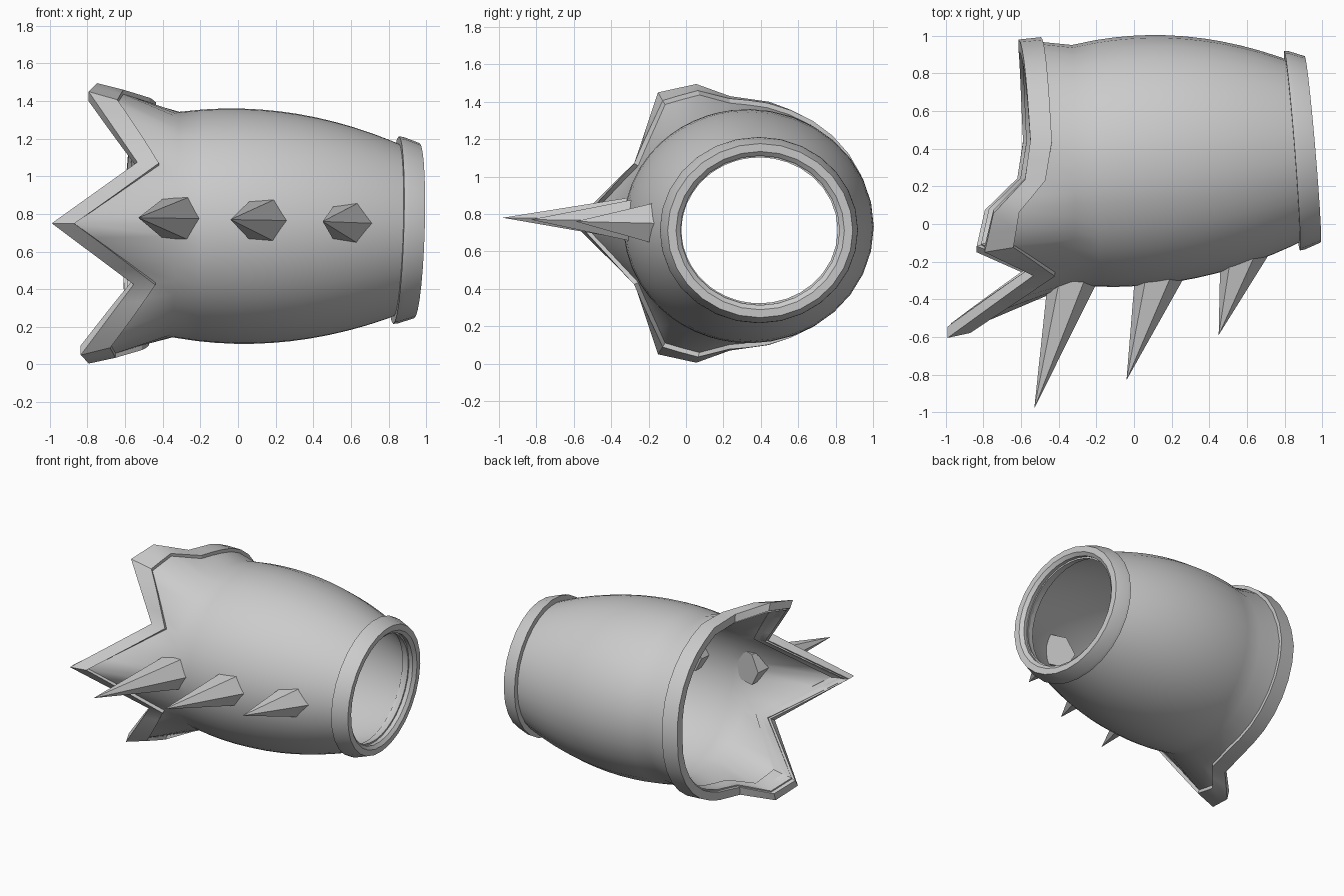
import bpy
import bmesh
from math import radians, sin, cos, atan2, pi
from mathutils import Vector

cube = bpy.data.objects.get("Cube")
if cube:
    bpy.data.objects.remove(cube)

metal = bpy.data.materials.new("light_grey")
metal.use_nodes = True
grey = (0.6, 0.6, 0.6, 1)
metal.diffuse_color = grey
metal.node_tree.nodes["Principled BSDF"].inputs["Base Color"].default_value = grey

FLAT = 0.94       # height to depth ratio of the tube
START = -0.33     # where the flare towards the jagged edge begins


def finish(bm, name, smooth_angle=None):
    bmesh.ops.recalc_face_normals(bm, faces=bm.faces)
    mesh = bpy.data.meshes.new(name)
    bm.to_mesh(mesh)
    bm.free()
    mesh.materials.append(metal)
    obj = bpy.data.objects.new(name, mesh)
    bpy.context.collection.objects.link(obj)
    if smooth_angle:
        bpy.ops.object.select_all(action='DESELECT')
        obj.select_set(True)
        bpy.context.view_layer.objects.active = obj
        bpy.ops.object.shade_smooth_by_angle(angle=radians(smooth_angle))
    return obj


def closed_loft(name, columns, smooth_angle):
    """Join closed cross-sections into a closed ring."""
    bm = bmesh.new()
    grid = [[bm.verts.new(p) for p in col] for col in columns]
    for a, b in zip(grid, grid[1:] + grid[:1]):
        for i in range(len(a)):
            j = (i + 1) % len(a)
            bm.faces.new((a[i], a[j], b[j], b[i]))
    return finish(bm, name, smooth_angle)


def tube_radius(x):
    return 0.665 - 0.25 * x * x


def tube_point(x, angle, radius):
    """Point on the slightly tilted tube; angle 0 is the front, 90 the top."""
    dy, dz = -radius * cos(angle), radius * FLAT * sin(angle)
    tilt = max(0, (x - START) / 1.2)
    return Vector((x - 0.08 * tilt * dy + 0.03 * dz,
                   0.335 + 0.065 * x + dy, 0.735 - 0.025 * x + dz))


# Upper half of the jagged edge: x, forward, up, x of the rim's inner border
corners = [(-0.99, 0.93, 0.0, -0.87), (-0.545, 0.60, 0.325, -0.43),
           (-0.815, 0.475, 0.70, -0.66), (-0.77, 0.27, 0.745, -0.63),
           (-0.60, 0.09, 0.68, -0.49), (-0.57, -0.12, 0.65, -0.455)]
for k in range(1, 8):
    t = k / 7
    a = radians(100 + 80 * t)
    corners.append((-0.57 - 0.045 * t, 0.655 * cos(a), 0.65 * sin(a), -0.455 - 0.04 * t))

half = []
for i, (p, q) in enumerate(zip(corners, corners[1:])):
    n = 4 if i < 2 else 2 if i < 5 else 1
    half += [Vector(p).lerp(Vector(q), k / n) for k in range(n)]
half.append(Vector(corners[-1]))
outline = half + [Vector((p[0], p[1], -p[2], p[3])) for p in half[-2:0:-1]]


def edge_column(p):
    """Angle, flare start, border and tip of one column of the jagged edge."""
    x, forward, up, border = p
    angle = atan2(up / FLAT, forward)
    start = tube_point(START, angle, tube_radius(START))
    tip = Vector((x + 0.03 * up, 0.325 - forward, 0.75 + up))
    return angle, start, start.lerp(tip, (border - START) / (x - START)), tip


def inward(angle, amount):
    return Vector((0, cos(angle), -sin(angle))) * amount


# Tube shell and raised jagged rim
shell, rim = [], []
stations = [0.9 - 0.1 * k for k in range(12)]
for p in outline:
    angle, start, border, tip = edge_column(p)
    outer = [tube_point(x, angle, tube_radius(x)) for x in stations]
    outer += [start, border, border.lerp(tip, 0.85) + inward(angle, 0.025)]
    inner = [v + inward(angle, 0.045) for v in outer]
    shell.append(outer + inner[::-1])
    rim.append([border + inward(angle, 0.01), border + inward(angle, -0.025),
                tip, tip + inward(angle, 0.06), border + inward(angle, 0.055)])
closed_loft("tube_shell", shell, 40)
closed_loft("jagged_rim", rim, 25)

# Cuff around the narrow end: x and radius of its cross-section
cuff_section = [(0.84, 0.49), (0.84, 0.53), (0.865, 0.527), (0.95, 0.495),
                (0.95, 0.45), (0.93, 0.425), (0.84, 0.435)]
cuff = [[tube_point(x, 2 * pi * k / 28, r) for x, r in cuff_section] for k in range(28)]
closed_loft("end_cuff", cuff, 25)


def spike(name, base, tip, radius):
    """Six-sided spike whose base passes through the wall."""
    base, tip = Vector(base), Vector(tip)
    axis = (tip - base).normalized()
    up = (Vector((0, 0, 1)) - axis * axis.z).normalized()
    side = axis.cross(up)
    bm = bmesh.new()
    ring = [bm.verts.new(base + radius * (cos(k * pi / 3) * side + sin(k * pi / 3) * up))
            for k in range(6)]
    point = bm.verts.new(tip)
    bm.faces.new(ring)
    for a, b in zip(ring, ring[1:] + ring[:1]):
        bm.faces.new((a, b, point))
    finish(bm, name)


# Row of spikes along the front
spike("spike_right", (-0.32, -0.26, 0.775), (-0.53, -0.98, 0.78), 0.135)
spike("spike_middle", (0.14, -0.24, 0.765), (-0.04, -0.83, 0.77), 0.135)
spike("spike_left", (0.59, -0.12, 0.75), (0.45, -0.59, 0.76), 0.135)
